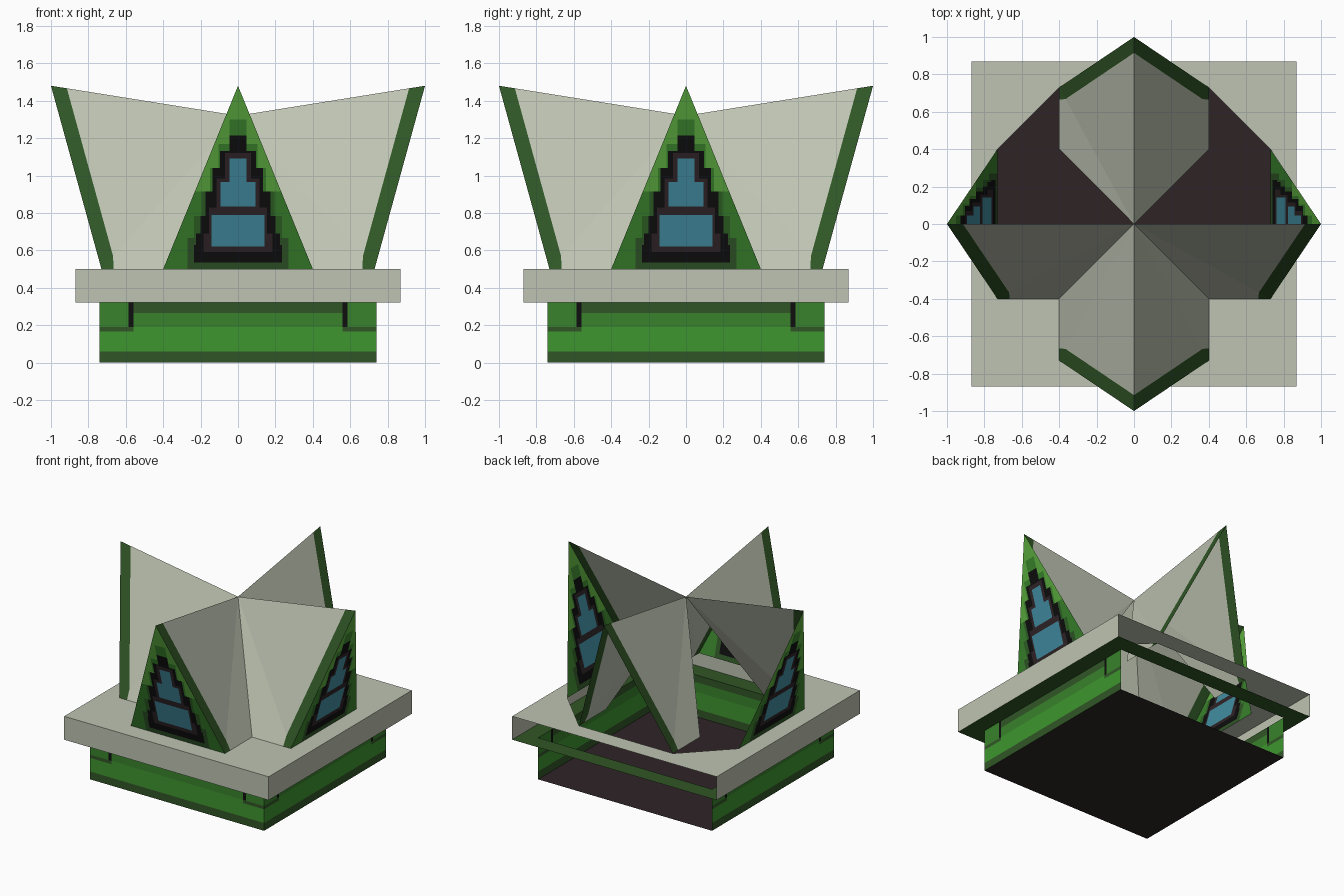
import bpy, bmesh, math
from mathutils import Vector, Matrix

if "Cube" in bpy.data.objects:
    bpy.data.objects.remove(bpy.data.objects["Cube"])


def linear(c):
    c /= 255
    return c / 12.92 if c <= 0.04045 else ((c + 0.055) / 1.055) ** 2.4


COLOURS = {
    "stone": (190, 196, 178), "bright_green": (62, 150, 47), "light_green": (91, 171, 62),
    "mid_green": (57, 130, 44), "shade_green": (47, 98, 37), "dark_green": (48, 86, 38),
    "brown": (46, 36, 38), "black": (14, 14, 14), "blue": (65, 141, 161),
}
MATS = {}
for name, rgb in COLOURS.items():
    MATS[name] = bpy.data.materials.new(name)
    MATS[name].diffuse_color = (*[linear(c) for c in rgb], 1)
INDEX = {n: i for i, n in enumerate(COLOURS)}


def finish(name, bm, turns=0):
    """Rotate by quarter turns, point the faces outwards and link the object."""
    bmesh.ops.remove_doubles(bm, verts=bm.verts, dist=1e-5)
    bm.transform(Matrix.Rotation(turns * math.pi / 2, 4, 'Z'))
    bm.normal_update()
    for f in bm.faces:
        if f.normal.dot(f.verts[0].co - Vector((0, 0, 0.4))) < 0:
            f.normal_flip()
    me = bpy.data.meshes.new(name)
    bm.to_mesh(me)
    bm.free()
    for m in MATS.values():
        me.materials.append(m)
    ob = bpy.data.objects.new(name, me)
    bpy.context.collection.objects.link(ob)
    return ob


def add_face(bm, pts, mat):
    f = bm.faces.new([bm.verts.new(p) for p in pts])
    f.material_index = INDEX[mat]


def painted_panel(name, pts, layers, turns):
    """Flat panel facing -y, cut along the layer edges; the last matching layer
    (|x| from x0 to x1, z from z0 to z1) colours each piece."""
    bm = bmesh.new()
    add_face(bm, pts, "black")
    xs = {s * x for l in layers for x in l[:2] for s in (-1, 1)}
    zs = {z for l in layers for z in l[2:4]}
    cuts = [((x, 0, 0), (1, 0, 0)) for x in sorted(xs)]
    cuts += [((0, 0, z), (0, 0, 1)) for z in sorted(zs)]
    for co, no in cuts:
        bmesh.ops.bisect_plane(bm, geom=bm.verts[:] + bm.edges[:] + bm.faces[:],
                               dist=1e-5, plane_co=co, plane_no=no)
    for f in bm.faces:
        c = f.calc_center_median()
        for x0, x1, z0, z1, mat in layers:
            if x0 <= abs(c.x) <= x1 and z0 <= c.z <= z1:
                f.material_index = INDEX[mat]
    finish(name, bm, turns)


SIDES = ["front", "right", "back", "left"]

# floor
bm = bmesh.new()
b = 0.74
add_face(bm, [(-b, -b, 0), (b, -b, 0), (b, b, 0), (-b, b, 0)], "brown")
finish("floor", bm)

# base walls, open at the back
WALL = [
    (0, .74, 0, .32, "bright_green"), (0, .74, 0, .06, "dark_green"),
    (0, .74, .19, .32, "mid_green"), (0, .56, .265, .32, "dark_green"),
    (.56, .74, .165, .19, "dark_green"), (.56, .585, .19, .32, "black"),
]
for k in (0, 1, 3):
    painted_panel(SIDES[k] + "_base_wall",
                  [(-b, -b, 0), (b, -b, 0), (b, -b, .32), (-b, -b, .32)], WALL, k)

# slab: top with the roof opening, three sides, underside ring
e, LO, HI = 0.87, 0.32, 0.5
bm = bmesh.new()
half = [(0, e), (e, e), (e, -e), (0, -e), (0, -.73), (.4, -.73), (.4, -.4),
        (.73, -.4), (.73, .4), (.4, .73), (0, .73)]
for s in (-1, 1):
    add_face(bm, [(s * x, y, HI) for x, y in half], "stone")
    add_face(bm, [(s * e, -e, LO), (s * e, e, LO), (s * e, e, HI), (s * e, -e, HI)], "stone")
    add_face(bm, [(s * e, -e, LO), (s * e, e, LO), (s * b, b, LO), (s * b, -b, LO)], "dark_green")
    add_face(bm, [(-e, s * e, LO), (e, s * e, LO), (b, s * b, LO), (-b, s * b, LO)], "dark_green")
add_face(bm, [(-e, -e, LO), (e, -e, LO), (e, -e, HI), (-e, -e, HI)], "stone")
finish("slab", bm)

# leaning gable walls with stepped windows, none at the back
GABLE = [
    (0, .5, .5, 1.5, "light_green"), (0, .5, .5, .915, "mid_green"),
    # stepped shade around the window
    (0, .27, .5, .665, "dark_green"), (0, .235, .665, .785, "shade_green"),
    (0, .195, .785, .915, "shade_green"), (0, .15, .915, 1.04, "mid_green"),
    (0, .105, 1.04, 1.17, "mid_green"), (0, .045, 1.17, 1.3, "mid_green"),
    # black surround
    (0, .225, .535, .69, "black"), (0, .235, .535, .63, "black"),
    (0, .2, .69, .785, "black"), (0, .175, .785, .915, "black"),
    (0, .135, .915, 1.04, "black"), (0, .095, 1.04, 1.13, "black"),
    (0, .045, 1.13, 1.215, "black"),
    # brown frame
    (0, .185, .59, .69, "brown"), (0, .155, .69, .83, "brown"),
    (0, .115, .83, .985, "brown"), (0, .07, .985, 1.12, "brown"),
    # panes
    (0, .143, .62, .79, "blue"), (0, .093, .835, .965, "blue"),
    (0, .045, .965, 1.09, "blue"),
]
for k in (0, 1, 3):
    painted_panel(SIDES[k] + "_gable_wall",
                  [(-.4, -.73, .5), (.4, -.73, .5), (0, -1, 1.48)], GABLE, k)

# roof slopes with dark edge trim; the side arms only have their front slope
C, A = Vector((0, 0, 1.32)), Vector((0, -1, 1.48))
for k, slopes in enumerate([(-1, 1), (-1,), (-1, 1), (1,)]):
    bm = bmesh.new()
    for s in slopes:
        B, D = Vector((s * .4, -.73, .5)), Vector((s * .4, -.4, .5))
        P, Q = A.lerp(C, .085), B.lerp(C, .085)
        R = Vector((s * .4, -.665, .5))
        add_face(bm, [C, P, Q], "stone")
        add_face(bm, [C, Q, R, D], "stone")
        add_face(bm, [P, A, B, Q], "dark_green")
        add_face(bm, [Q, B, R], "dark_green")
    finish(SIDES[k] + "_roof", bm, k)

for m in bpy.data.materials:
    if m.users and not m.is_grease_pencil:
        m.use_nodes = True
        m.node_tree.nodes["Principled BSDF"].inputs["Base Color"].default_value = m.diffuse_color
